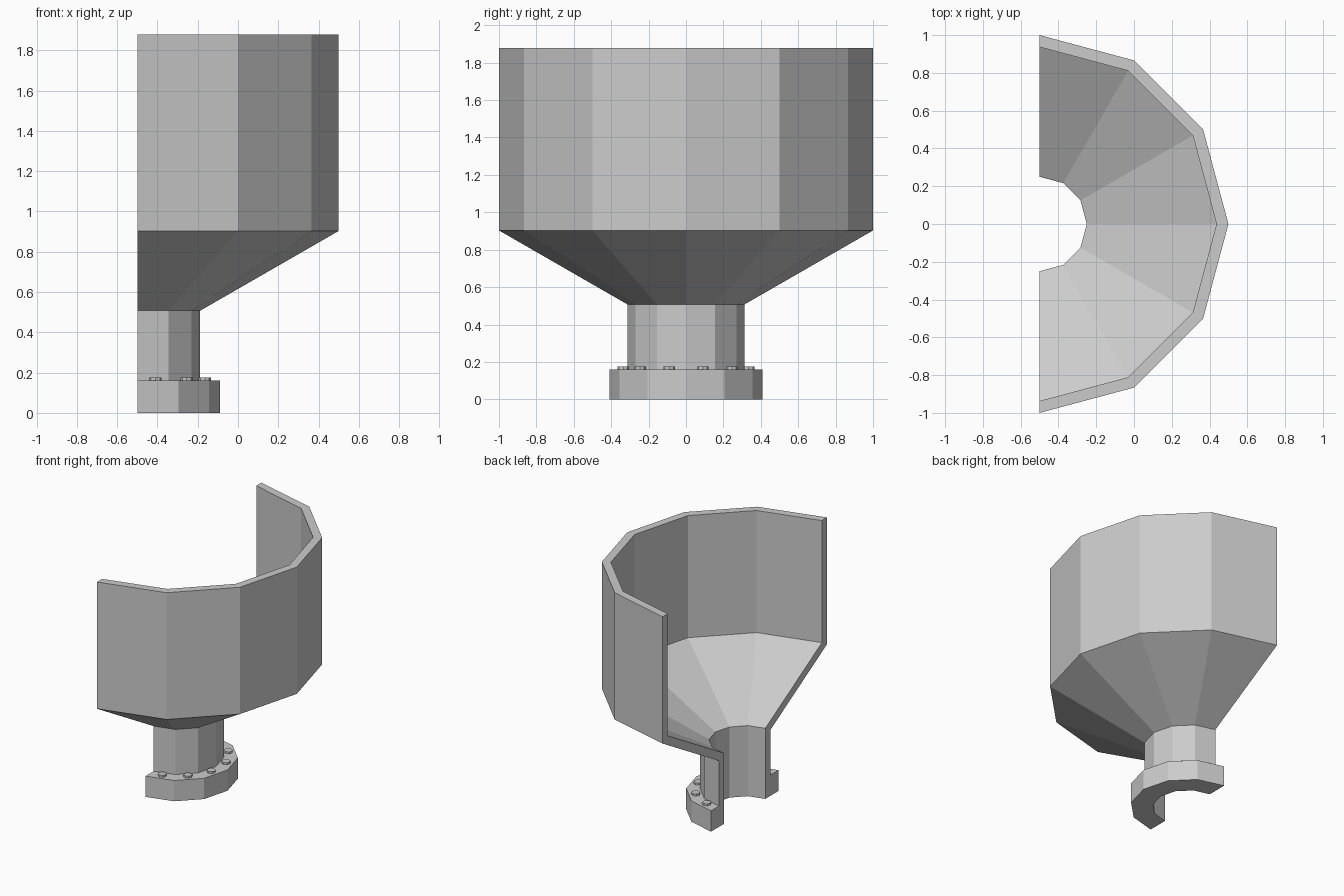
import bpy, bmesh
from math import sin, cos, radians

if "Cube" in bpy.data.objects:
    bpy.data.objects.remove(bpy.data.objects["Cube"])

CX = -0.5  # axis of revolution, on the cut plane

# Closed wall section (radius, z): outside upward, then inside downward
SECTION = [(0.25, 0), (0.41, 0), (0.41, 0.16), (0.312, 0.16), (0.312, 0.507),
           (1.0, 0.903), (1.0, 1.878), (0.937, 1.878), (0.937, 0.939), (0.25, 0.543)]


def half_revolve(name, section, steps=6):
    """Sweep a closed section through 180 degrees and cap both cut ends."""
    bm = bmesh.new()
    rings = []
    for i in range(steps + 1):
        a = radians(-90 + 180 * i / steps)
        rings.append([bm.verts.new((CX + r * cos(a), r * sin(a), z)) for r, z in section])
    n = len(section)
    for a, b in zip(rings, rings[1:]):
        for j in range(n):
            k = (j + 1) % n
            bm.faces.new((a[j], b[j], b[k], a[k]))
    bm.faces.new(rings[0])
    bm.faces.new(rings[-1][::-1])
    bmesh.ops.recalc_face_normals(bm, faces=bm.faces)
    mesh = bpy.data.meshes.new(name)
    bm.to_mesh(mesh)
    bm.free()
    obj = bpy.data.objects.new(name, mesh)
    bpy.context.collection.objects.link(obj)
    return obj


# Hopper wall, cone, outlet neck and flange as one half shell
half_revolve("hopper_shell", SECTION)

# Flange bolt heads, one in the middle of each flange side
for i in range(6):
    a = radians(-75 + 30 * i)
    bpy.ops.mesh.primitive_cylinder_add(
        vertices=8, radius=0.031, depth=0.024,
        location=(CX + 0.347 * cos(a), 0.347 * sin(a), 0.163))
    bpy.context.object.name = f"flange_bolt_{i + 1}"
